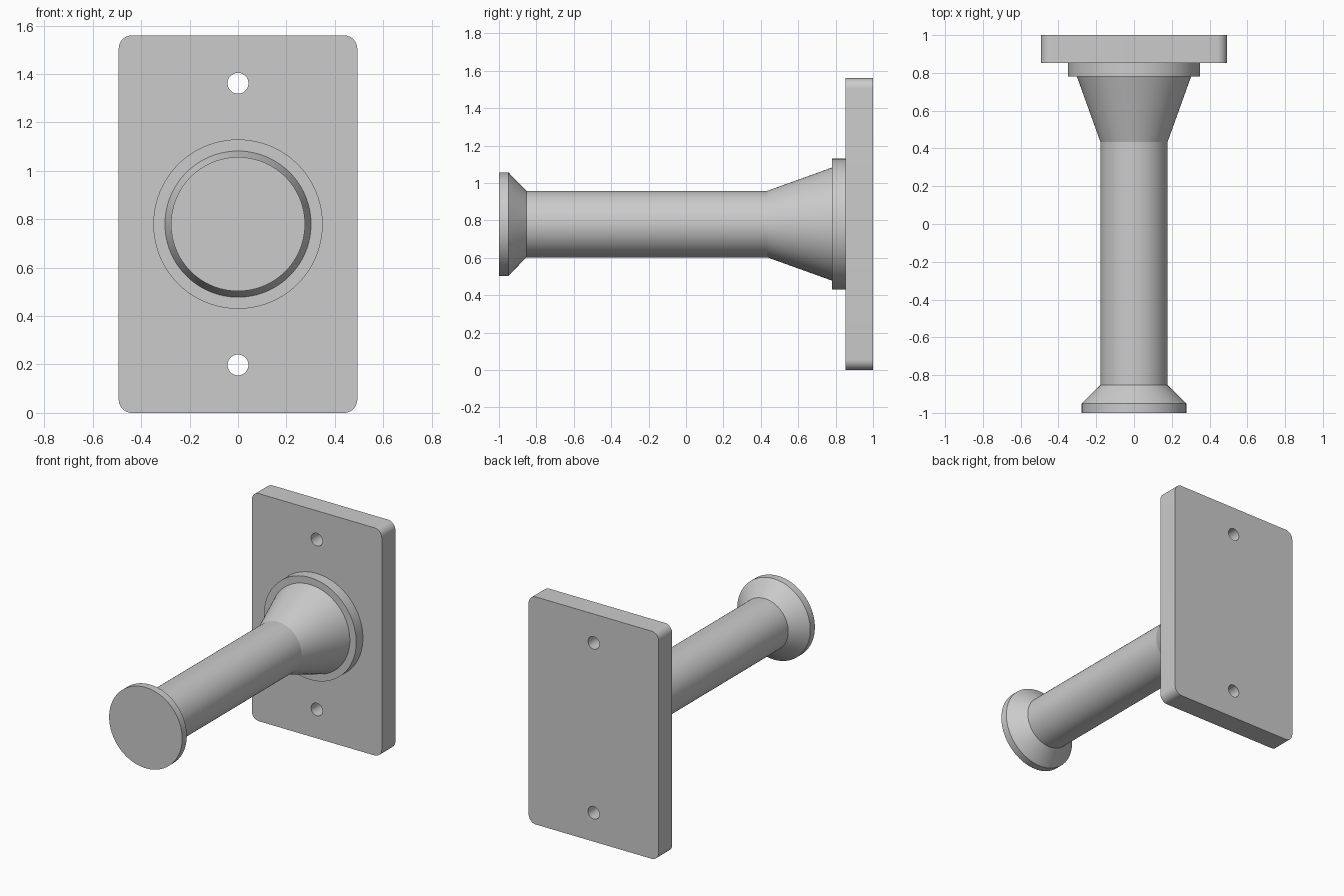
import bpy, bmesh, math
from mathutils import Matrix

if "Cube" in bpy.data.objects:
    bpy.data.objects.remove(bpy.data.objects["Cube"])

W, H = 0.493, 1.56            # plate half width, height
Y0, Y1 = 0.853, 1.0           # plate front and back
ZC = H / 2                    # peg axis height
SEG = 96


def finish(bm, name):
    bmesh.ops.recalc_face_normals(bm, faces=bm.faces)
    me = bpy.data.meshes.new(name)
    bm.to_mesh(me)
    bm.free()
    ob = bpy.data.objects.new(name, me)
    bpy.context.collection.objects.link(ob)
    return ob


def smooth(ob):
    bpy.ops.object.select_all(action='DESELECT')
    ob.select_set(True)
    bpy.context.view_layer.objects.active = ob
    bpy.ops.object.shade_smooth_by_angle(angle=math.radians(15))


def lathe_y(name, profile):
    """Closed solid of revolution about the peg axis from (radius, y) pairs."""
    bm = bmesh.new()
    rings = []
    for r, y in profile:
        rings.append([bm.verts.new((r * math.cos(a), y, ZC + r * math.sin(a)))
                      for a in (math.tau * i / SEG for i in range(SEG))])
    for a, b in zip(rings, rings[1:]):
        for i in range(SEG):
            j = (i + 1) % SEG
            bm.faces.new((a[i], a[j], b[j], b[i]))
    bm.faces.new(rings[0])
    bm.faces.new(rings[-1])
    return finish(bm, name)


# Wall plate: rounded rectangle, extruded
bm = bmesh.new()
R, N = 0.055, 10
outline = []
for k, (cx, cz) in enumerate([(W - R, H - R), (R - W, H - R), (R - W, R), (W - R, R)]):
    for i in range(N + 1):
        a = math.pi / 2 * (k + i / N)
        outline.append(bm.verts.new((cx + R * math.cos(a), Y0, cz + R * math.sin(a))))
face = bm.faces.new(outline)
ext = bmesh.ops.extrude_face_region(bm, geom=[face])
bmesh.ops.translate(bm, vec=(0, Y1 - Y0, 0),
                    verts=[v for v in ext['geom'] if isinstance(v, bmesh.types.BMVert)])
plate = finish(bm, "wall_plate")

# Screw holes through the plate
bm = bmesh.new()
for z in (ZC - 0.582, ZC + 0.582):
    bmesh.ops.create_cone(bm, cap_ends=True, segments=48, radius1=0.043, radius2=0.043, depth=0.4,
                          matrix=Matrix.Translation((0, (Y0 + Y1) / 2, z)) @ Matrix.Rotation(math.pi / 2, 4, 'X'))
cutter = finish(bm, "screw_hole_cutter")
cutter.hide_render = True
mod = plate.modifiers.new("screw_holes", 'BOOLEAN')
mod.operation, mod.solver, mod.object = 'DIFFERENCE', 'EXACT', cutter
bpy.context.view_layer.objects.active = plate
bpy.ops.object.modifier_apply(modifier=mod.name)
bpy.data.objects.remove(cutter)
smooth(plate)

# Peg: end knob, shaft, flared root and collar in one turned profile
smooth(lathe_y("peg", [(0.277, -1.0), (0.277, -0.95), (0.178, -0.853), (0.178, 0.435),
                       (0.302, 0.78), (0.35, 0.78), (0.35, Y0 + 0.002)]))
